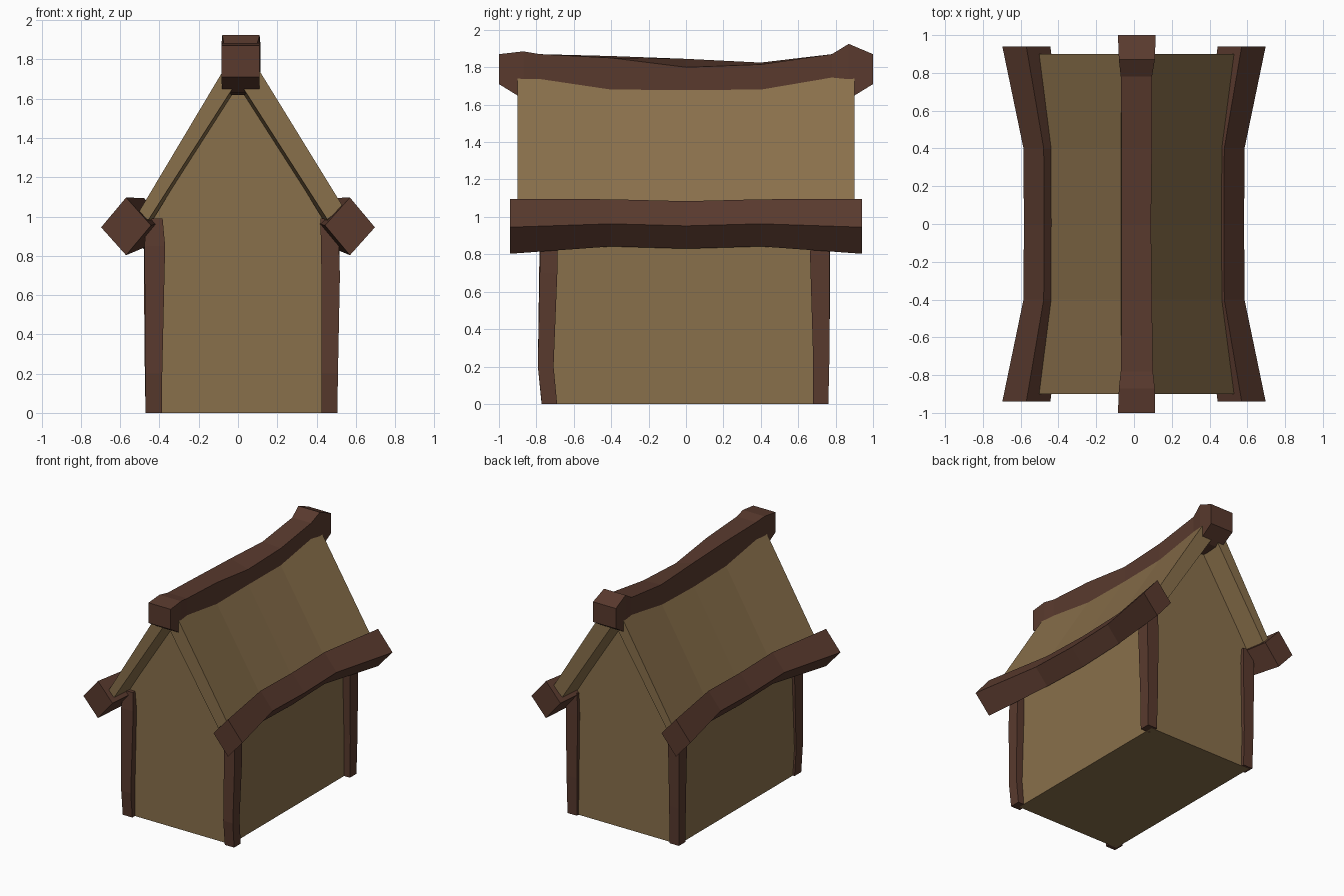
import bpy, bmesh


def material(name, rgb):
    m = bpy.data.materials.new(name)
    m.diffuse_color = (*rgb, 1)
    return m


TAN = material("tan_plaster", (0.25, 0.16, 0.07))
BROWN = material("dark_timber", (0.10, 0.042, 0.027))


def loft(name, rings, mat):
    """Skin a row of equal-sized cross-sections and cap both ends."""
    bm = bmesh.new()
    rows = [[bm.verts.new(p) for p in ring] for ring in rings]
    n = len(rows[0])
    for a, b in zip(rows, rows[1:]):
        for i in range(n):
            j = (i + 1) % n
            bm.faces.new((a[i], a[j], b[j], b[i]))
    bm.faces.new(rows[0])
    bm.faces.new(rows[-1])
    bmesh.ops.recalc_face_normals(bm, faces=bm.faces)
    me = bpy.data.meshes.new(name)
    bm.to_mesh(me)
    bm.free()
    me.materials.append(mat)
    ob = bpy.data.objects.new(name, me)
    bpy.context.collection.objects.link(ob)
    return ob


# Walls with gable ends
gable = [(-0.455, 0), (0.455, 0), (0.455, 0.95), (0, 1.69), (-0.455, 0.95)]
loft("walls", [[(x, y, z) for x, z in gable] for y in (-0.74, 0.74)], TAN)

# Sagging roof slabs: (y, drop)
sag = [(-0.9, 0), (-0.4, 0.085), (0, 0.095), (0.4, 0.085), (0.9, 0)]
slabs = {
    "left": [(0.0, 1.87), (-0.525, 0.99), (-0.455, 0.985), (0.0, 1.70)],
    "right": [(0.0, 1.92), (0.535, 1.05), (0.455, 0.985), (0.0, 1.70)],
}
for side, prof in slabs.items():
    # the upper edge stays buried inside the ridge beam
    prof = [(x, z) for x, z in prof]
    s = -1 if side == "left" else 1
    (x0, z0), (x1, z1) = prof[0], prof[1]
    t = 0.07
    prof[0] = (s * t, z0 + (z1 - z0) * t / abs(x1))
    prof[3] = (s * 0.01, 1.68)
    loft("roof_slab_" + side,
         [[(x, y, z - d) for x, z in prof] for y, d in sag], TAN)

# Ridge beam with raised ends: (y, x left, x right, bottom, top left, top right)
ridge = [
    (-1.00, -0.085, 0.11, 1.71, 1.87, 1.87),
    (-0.87, -0.08, 0.11, 1.63, 1.885, 1.885),
    (-0.78, -0.07, 0.10, 1.62, 1.87, 1.87),
    (-0.40, -0.065, 0.095, 1.61, 1.86, 1.85),
    (0.00, -0.065, 0.09, 1.60, 1.845, 1.80),
    (0.40, -0.065, 0.095, 1.61, 1.825, 1.815),
    (0.78, -0.07, 0.095, 1.62, 1.87, 1.87),
    (0.87, -0.08, 0.11, 1.63, 1.925, 1.925),
    (1.00, -0.085, 0.115, 1.71, 1.87, 1.87),
]
loft("ridge_beam", [[(a, y, b), (c, y, b), (c, y, tr), (a, y, tl)]
                    for y, a, c, b, tl, tr in ridge], BROWN)

# Diamond-section eave beams flaring out at the ends: (y, x, z, half width, half height)
eave = [(-0.94, 0.57, 0.95, 0.127, 0.147), (-0.4, 0.478, 0.968, 0.107, 0.126),
        (0, 0.476, 0.957, 0.107, 0.127), (0.4, 0.478, 0.968, 0.107, 0.126),
        (0.94, 0.57, 0.95, 0.127, 0.147)]
for side, s in (("left", -1), ("right", 1)):
    loft("eave_beam_" + side,
         [[(s * (x + w), y, z - 0.005), (s * x, y, z + h),
           (s * (x - w), y, z + 0.005), (s * x, y, z - h)]
          for y, x, z, w, h in eave], BROWN)

# Slightly crooked corner posts: (z, x shift, y shift, half size)
posts = {
    "front_left": (-0.428, -0.73, [(0, 0, 0, 0.042), (0.2, 0, -0.02, 0.042),
                                   (0.85, 0.004, 0, 0.053), (0.99, 0.004, 0, 0.04)]),
    "front_right": (0.465, -0.73, [(0, 0, 0, 0.041), (0.2, 0.002, -0.02, 0.042),
                                   (0.7, 0.007, -0.005, 0.047), (0.99, 0, 0, 0.045)]),
    "back_left": (-0.43, 0.72, [(0, 0, 0, 0.041), (0.3, -0.003, 0.005, 0.043),
                                (0.85, 0, 0, 0.05), (0.97, 0, 0, 0.042)]),
    "back_right": (0.465, 0.72, [(0, 0, 0, 0.041), (0.3, 0, 0.003, 0.045),
                                 (0.8, 0, -0.005, 0.052), (0.97, 0, 0, 0.045)]),
}
for name, (px, py, rows) in posts.items():
    loft("post_" + name,
         [[(px + dx + i * r, py + dy + j * r, z)
           for i, j in ((-1, -1), (1, -1), (1, 1), (-1, 1))]
          for z, dx, dy, r in rows], BROWN)
